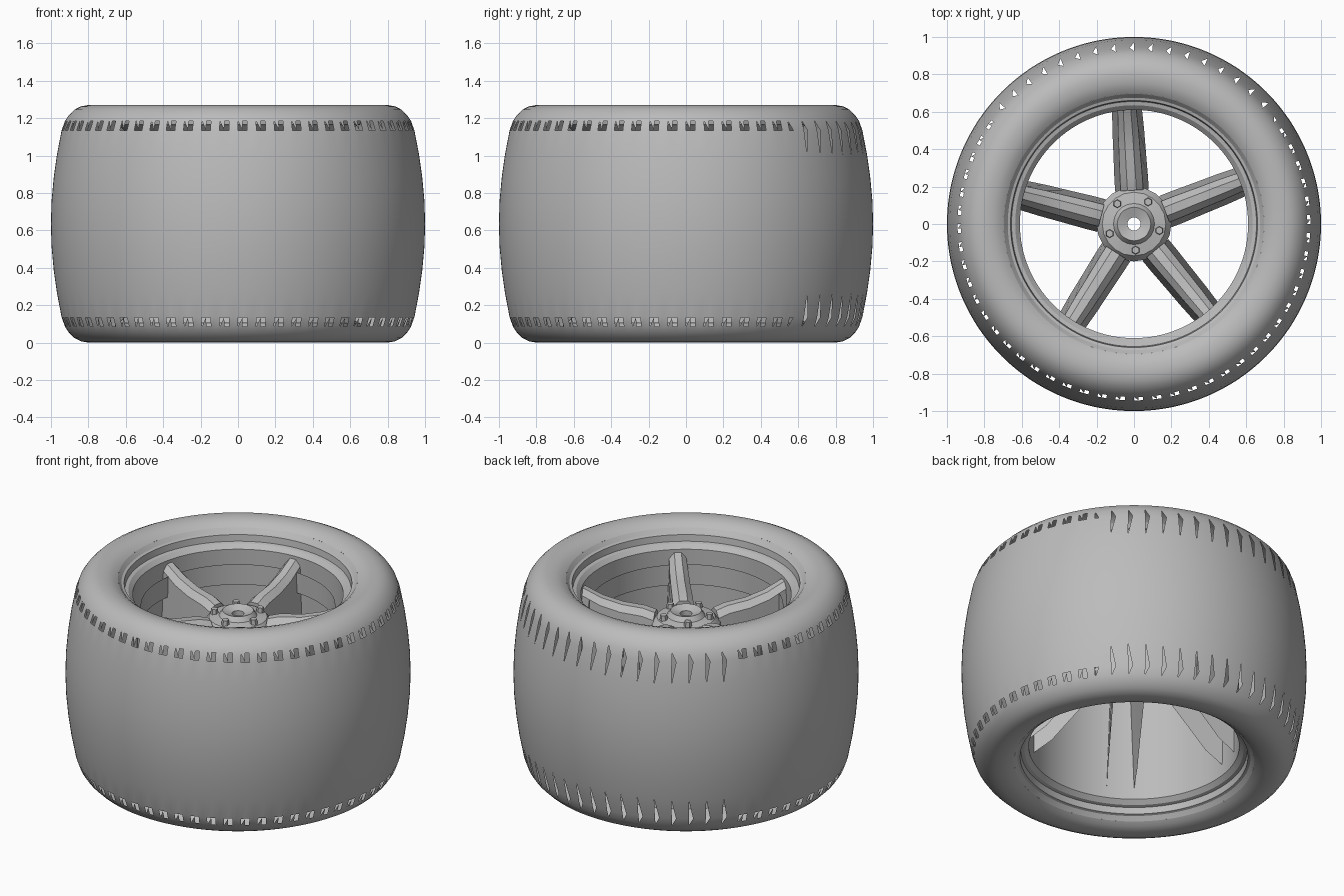
import bpy
import bmesh
from math import cos, sin, radians, pi
from mathutils import Matrix

cube = bpy.data.objects.get("Cube")
if cube:
    bpy.data.objects.remove(cube)

MID = 0.635      # half of the wheel width
SEGS = 240

grey = bpy.data.materials.new("plain grey")
grey.use_nodes = True
colour = (0.5, 0.5, 0.5, 1)
grey.diffuse_color = colour
grey.node_tree.nodes["Principled BSDF"].inputs["Base Color"].default_value = colour


def finish(bm, name, angle=35):
    mesh = bpy.data.meshes.new(name)
    bm.to_mesh(mesh)
    bm.free()
    mesh.materials.append(grey)
    obj = bpy.data.objects.new(name, mesh)
    bpy.context.collection.objects.link(obj)
    bpy.ops.object.select_all(action='DESELECT')
    obj.select_set(True)
    bpy.context.view_layer.objects.active = obj
    bpy.ops.object.shade_smooth_by_angle(angle=radians(angle))
    return obj


def lathe(profile, segs, cut=None):
    """Spin (radius, height) points about z; cut(k, row) may shape a cell."""
    bm = bmesh.new()
    rings = [[bm.verts.new((r * cos(2 * pi * k / segs), r * sin(2 * pi * k / segs), z))
              for k in range(segs)] for r, z in profile]
    for row in range(len(profile) - 1):
        for k in range(segs):
            n = (k + 1) % segs
            cell = [rings[row][k], rings[row][n], rings[row + 1][n], rings[row + 1][k]]
            keep = cut(k, row) if cut else (0, 1, 2, 3)
            if keep:
                bm.faces.new([cell[i] for i in keep])
    bmesh.ops.delete(bm, geom=[v for v in bm.verts if not v.link_faces], context='VERTS')
    return bm


# Tyre: half profile from inner lip over the shoulder to the tread, mirrored
half = [(0.695, 0.6), (0.72, 0.618), (0.755, 0.63), (0.8, 0.635), (0.84, 0.628),
        (0.875, 0.61), (0.905, 0.58), (0.925, 0.55), (0.943, 0.5), (0.968, 0.37),
        (0.985, 0.25), (0.997, 0.12)]
tyre_profile = ([(r, MID - d) for r, d in half] + [(1.0, MID)]
                + [(r, MID + d) for r, d in reversed(half)])
rows = len(tyre_profile) - 1


def shoulder_cut(k, row):
    """Triangular notches around both shoulders, long slits at the back."""
    low = row < rows / 2
    row = row if low else rows - 1 - row
    long_slit = sin(2 * pi * k / SEGS) > 0.6
    if row == 7 and k % 4 == 0:
        return (0, 1, 2) if low else (1, 2, 3)
    if row == 7 and k % 4 == 1 and not long_slit:
        return None
    if row == 8 and k % 4 == 0 and long_slit:
        return (1, 2, 3) if low else (0, 1, 2)
    return (0, 1, 2, 3)


finish(lathe(tyre_profile, SEGS, shoulder_cut), "tyre")

# Rim: stepped lips at both ends of an open barrel
lip = [(0.695, 0.6), (0.675, 0.575), (0.66, 0.57), (0.655, 0.53), (0.635, 0.525), (0.61, 0.5)]
finish(lathe([(r, MID + d) for r, d in lip]
             + [(r, MID - d) for r, d in reversed(lip)], 120), "rim_barrel", 25)

# Thin band that the spokes meet
finish(lathe([(0.565, 1.06), (0.565, 0.93)], 60), "spoke_band")

# Hub: bored disc with a raised collar and a skirt
finish(lathe([(0.035, 0.85), (0.035, 1.01), (0.09, 1.03), (0.11, 1.0), (0.17, 0.99),
              (0.2, 0.95), (0.2, 0.75)], 20), "hub", 20)

# Lug nuts
bm = bmesh.new()
for i in range(5):
    a = radians(57.5 + 72 * i)
    bmesh.ops.create_cone(bm, cap_ends=True, segments=6, radius1=0.025, radius2=0.02, depth=0.05,
                          matrix=Matrix.Translation((0.14 * cos(a), 0.14 * sin(a), 1.0)))
finish(bm, "lug_nuts", 20)

# Spokes: hollow ribs with a ridged top and flared side walls, open below
# stations: radius, half width, shoulder height, wall foot height
stations = [(0.18, 0.06, 0.97, 0.66), (0.25, 0.06, 0.99, 0.57), (0.38, 0.057, 1.0, 0.42),
            (0.5, 0.055, 1.03, 0.28), (0.61, 0.05, 1.08, 0.2)]
for i in range(5):
    bm = bmesh.new()
    loops = []
    for r, w, top, foot in stations:
        section = [(-w - 0.03, foot), (-w, top), (-w * 0.4, top + 0.035),
                   (w * 0.4, top + 0.035), (w, top), (w + 0.03, foot)]
        loops.append([bm.verts.new((r, y, z)) for y, z in section])
    for a, b in zip(loops, loops[1:]):
        for j in range(5):
            bm.faces.new((a[j], b[j], b[j + 1], a[j + 1]))
    bm.faces.new(loops[0][1:5])
    bmesh.ops.recalc_face_normals(bm, faces=bm.faces)
    bmesh.ops.rotate(bm, verts=bm.verts, matrix=Matrix.Rotation(radians(21.5 + 72 * i), 3, 'Z'))
    finish(bm, f"spoke_{i + 1}", 15)
